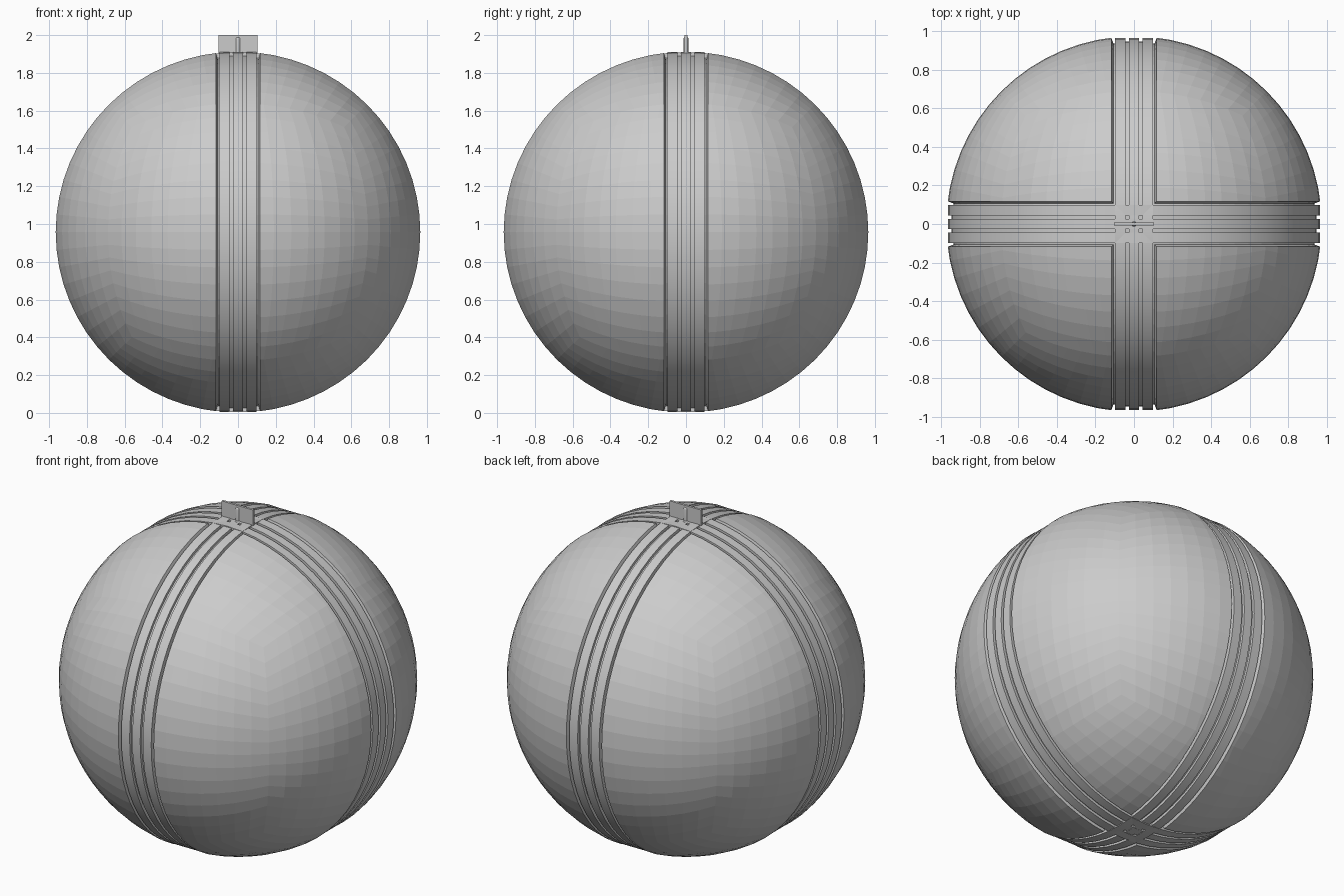
import bpy, bmesh, math
from mathutils import Vector

if "Cube" in bpy.data.objects:
    bpy.data.objects.remove(bpy.data.objects["Cube"])

CZ, ZS = 0.957, 0.99          # ball centre height, slight vertical flattening
R = 0.973                     # panel radius
CUT, RIM = 0.117, 0.107       # panel edge and foot of its sloped rim


def finish(bm, name, smooth=False, ball=True):
    bmesh.ops.recalc_face_normals(bm, faces=bm.faces[:])
    if ball:
        for v in bm.verts:
            v.co.z = v.co.z * ZS + CZ
    me = bpy.data.meshes.new(name)
    bm.to_mesh(me)
    bm.free()
    ob = bpy.data.objects.new(name, me)
    bpy.context.collection.objects.link(ob)
    if smooth:
        bpy.ops.object.select_all(action='DESELECT')
        ob.select_set(True)
        bpy.context.view_layer.objects.active = ob
        bpy.ops.object.shade_smooth_by_angle(angle=math.radians(30))
    return ob


def quad_sphere(radius, cuts=15):
    bm = bmesh.new()
    bmesh.ops.create_cube(bm, size=2)
    bmesh.ops.subdivide_edges(bm, edges=bm.edges[:], cuts=cuts, use_grid_fill=True)
    for v in bm.verts:
        p = Vector([math.tan(c * math.pi / 4) for c in v.co])
        v.co = p.normalized() * radius
    return bm


# inner core seen at the bottom of the gaps
finish(quad_sphere(0.942), "core")

# four raised faceted panels with a sloped rim
for i, (sx, sy) in enumerate([(1, 1), (-1, 1), (-1, -1), (1, -1)]):
    bm = quad_sphere(R)
    for axis in (Vector((1, 0, 0)), Vector((0, 1, 0))):
        bmesh.ops.bisect_plane(bm, geom=bm.verts[:] + bm.edges[:] + bm.faces[:],
                               plane_co=axis * CUT, plane_no=axis, clear_inner=True)
    rim = [e for e in bm.edges if e.is_boundary]
    ext = bmesh.ops.extrude_edge_only(bm, edges=rim)
    for v in [g for g in ext["geom"] if isinstance(g, bmesh.types.BMVert)]:
        near = [abs(v.co[a] - CUT) < 1e-4 for a in (0, 1)]
        v.co *= 0.943 / R
        for a in (0, 1):
            if near[a]:
                v.co[a] = RIM
    for v in bm.verts:
        v.co.x *= sx
        v.co.y *= sy
    finish(bm, f"panel_{i + 1}")

# two crossing bands, each with three ridges separated by grooves
HI, LO = 0.963, 0.947
half = [(0.026, HI), (0.026, LO), (0.044, LO), (0.044, HI), (0.099, HI), (0.099, 0.935)]
profile = [(-a, r) for a, r in reversed(half)] + half
for name, swap in (("band_front_back", False), ("band_left_right", True)):
    bm = bmesh.new()
    n = 64
    rings = []
    for k in range(n):
        t = 2 * math.pi * k / n
        c, s = math.cos(t), math.sin(t)
        rings.append([bm.verts.new((r * c, a, r * s) if swap else (a, r * c, r * s))
                      for a, r in profile])
    for k in range(n):
        p, q = rings[k], rings[(k + 1) % n]
        for j in range(len(profile) - 1):
            bm.faces.new((p[j], p[j + 1], q[j + 1], q[j]))
    finish(bm, name, smooth=True)

# thin hanging tab on top
bm = bmesh.new()
bmesh.ops.create_cube(bm, size=1)
for v in bm.verts:
    v.co = Vector((v.co.x * 0.206, v.co.y * 0.014, v.co.z * 0.11 + 1.945))
finish(bm, "top_tab", ball=False)

# round-topped pin through the tab
bm = bmesh.new()
bmesh.ops.create_uvsphere(bm, u_segments=16, v_segments=8, radius=0.014)
for v in bm.verts:
    v.co.z += 1.977 if v.co.z > -1e-5 else 1.91
finish(bm, "top_pin", smooth=True, ball=False)
